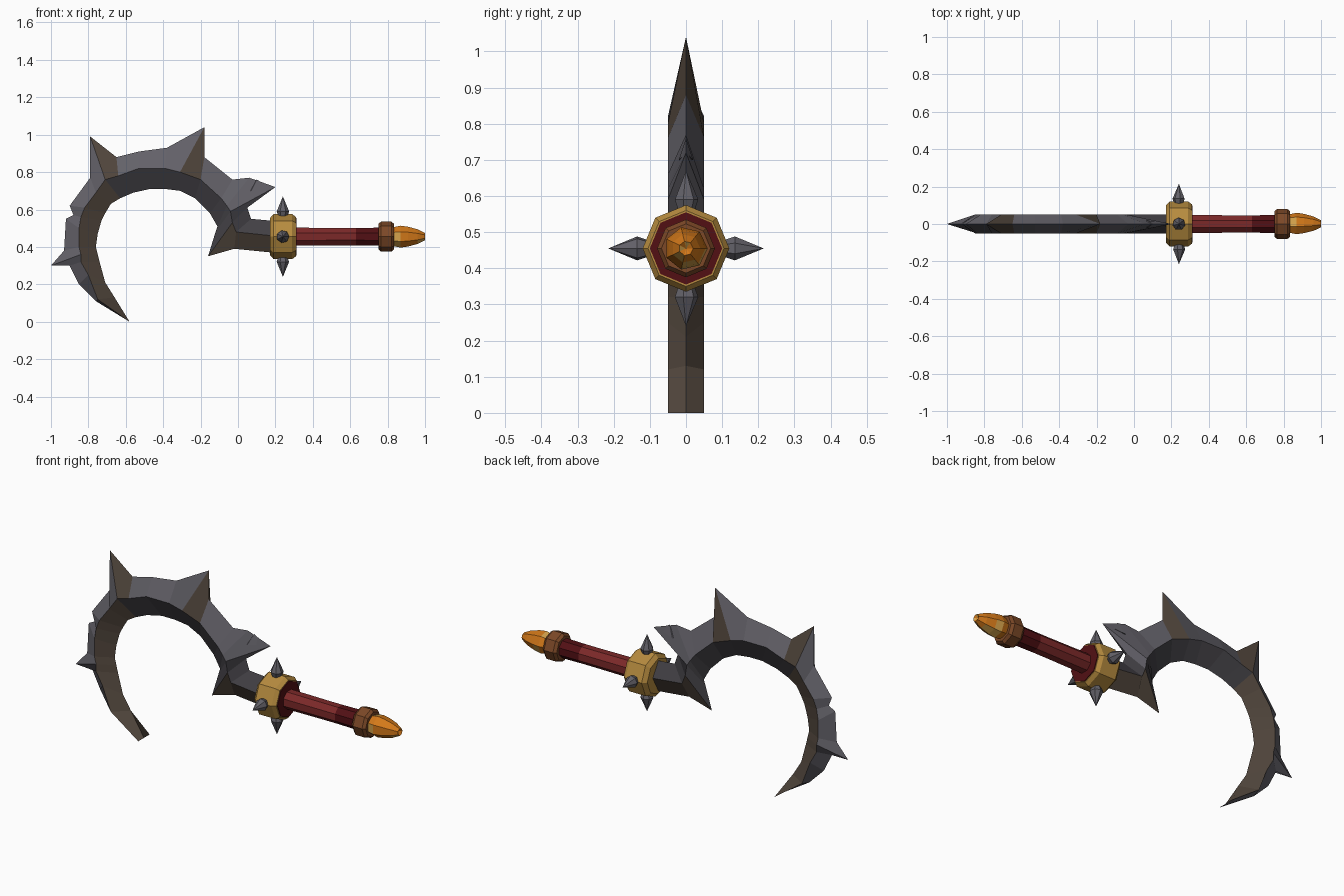
import bpy, bmesh, math, random
from mathutils import Vector, Matrix

cube = bpy.data.objects.get("Cube")
if cube:
    bpy.data.objects.remove(cube, do_unlink=True)

random.seed(4)
AXIS_Z = 0.455       # height of the grip axis
RIDGE = 0.05         # half thickness of the blade


def material(name, color):
    mat = bpy.data.materials.new(name)
    mat.use_nodes = True
    mat.diffuse_color = (*color, 1)
    bsdf = next(n for n in mat.node_tree.nodes if n.type == 'BSDF_PRINCIPLED')
    bsdf.inputs["Base Color"].default_value = (*color, 1)
    bsdf.inputs["Roughness"].default_value = 0.8
    return mat


steel = material("grey steel", (0.125, 0.12, 0.14))
dark_steel = material("dark steel", (0.055, 0.052, 0.06))
rust = material("rusty brown steel", (0.085, 0.063, 0.047))
gold = material("old gold", (0.47, 0.26, 0.05))
red = material("worn red leather", (0.2, 0.022, 0.022))
dark_red = material("dark red leather", (0.085, 0.005, 0.007))
wood = material("brown collar", (0.2, 0.065, 0.02))
orange = material("orange claw", (0.65, 0.19, 0.01))
yellow = material("yellow fleck", (0.65, 0.36, 0.07))


def finish(name, bm, mats):
    bmesh.ops.remove_doubles(bm, verts=bm.verts[:], dist=0.0005)
    bmesh.ops.recalc_face_normals(bm, faces=bm.faces[:])
    mesh = bpy.data.meshes.new(name)
    bm.to_mesh(mesh)
    bm.free()
    for mat in mats:
        mesh.materials.append(mat)
    obj = bpy.data.objects.new(name, mesh)
    bpy.context.collection.objects.link(obj)
    return obj


def lathe(name, profile, mats, sides=8, rule=None, turn=0.0, frame=None):
    """Faceted solid around local x, from (x, radius) pairs."""
    bm = bmesh.new()
    rings = []
    for x, r in profile:
        ring = []
        for i in range(sides):
            a = math.tau * i / sides + turn
            ring.append(bm.verts.new((x, r * math.cos(a), r * math.sin(a))))
        rings.append(ring)
    for a, b in zip(rings, rings[1:]):
        for i in range(sides):
            j = (i + 1) % sides
            bm.faces.new((a[i], a[j], b[j], b[i]))
    bm.faces.new(rings[0])
    bm.faces.new(rings[-1])
    if rule:
        for f in bm.faces:
            f.material_index = rule(f.calc_center_median())
    bm.transform(frame or Matrix.Translation((0, 0, AXIS_Z)))
    return finish(name, bm, mats)


# Blade stations from tip to guard, in hundredths:
# outer edge x z, ridge x z, inner edge x z
STATIONS = [
    (-58, 0, -58, 0, -58, 0),
    (-76, 11, -75, 12, -66, 13),
    (-85, 20, -80, 25, -71, 21),
    (-90, 30, -84, 32, -74, 32),
    (-100, 30, -84, 36, -75, 36),
    (-93, 38, -85, 40, -76, 40),
    (-92, 55, -85, 50, -75, 47),
    (-88, 57, -84, 56, -73, 54),
    (-90, 62, -82, 61, -71, 58),
    (-79, 77, -76, 69, -68, 63),
    (-79, 99, -71, 76, -63, 66),
    (-65, 88, -64, 78, -56, 69),
    (-53, 91, -53, 82, -47, 71),
    (-38, 93, -39, 82, -39, 71),
    (-18, 104, -31, 80, -31, 70),
    (-18, 88, -20, 76, -23, 66),
    (-3, 76, -9, 66, -15, 58),
    (6, 77, -6, 62, -11, 51),
    (20, 72, -4, 59, -12, 48),
    (5, 61, -3, 53, -16, 35),
    (7, 55, -1, 48, -2, 39),
    (18, 54, 18, 46, 18, 37),
]
SPIKE_BACKS = (10, 14)     # strips on the grip side of the two big spikes


def build_blade():
    bm = bmesh.new()
    rows = []
    for ox, oz, rx, rz, ix, iz in STATIONS:
        # front ridge, outer edge, back ridge, inner edge
        loop = [(rx, -RIDGE, rz), (ox, 0, oz), (rx, RIDGE, rz), (ix, 0, iz)]
        rows.append([bm.verts.new((x / 100, y, z / 100)) for x, y, z in loop])
    for s, (a, b) in enumerate(zip(rows, rows[1:])):
        for k in range(4):
            n = (k + 1) % 4
            face = bm.faces.new((a[k], a[n], b[n], b[k]))
            if k < 2:
                face.material_index = 2 if s in SPIKE_BACKS else 0
                if s > 18:
                    face.material_index = 1
            else:
                # inner bevel: rusty on the hook and stem, dark on the arch
                face.material_index = 1 if 9 < s < 19 else 2
    bm.faces.new(rows[-1])
    finish("hooked_blade", bm, [steel, dark_steel, rust])


build_blade()

# Small torn chip beside the barb near the guard
chip = bmesh.new()
pts = [chip.verts.new(p) for p in
       ((0.05, 0, 0.7), (0.1, 0, 0.76), (0.17, 0, 0.72), (0.07, -0.02, 0.7), (0.07, 0.02, 0.7))]
bmesh.ops.convex_hull(chip, input=pts)
finish("barb_chip", chip, [steel])

# Guard: gold octagon with chamfered rims and a red grip-side face
lathe("guard", [(0.17, 0.098), (0.19, 0.12), (0.29, 0.12), (0.31, 0.105)], [gold])
lathe("guard_red_face", [(0.307, 0.1), (0.314, 0.1)], [dark_red])

# Four guard spikes around the grip axis
for name, angle in (("back", 0), ("top", 90), ("front", 180), ("bottom", 270)):
    a = math.radians(angle)
    direction = Vector((0, math.cos(a), math.sin(a)))
    turn = direction.to_track_quat('X', 'Z').to_matrix().to_4x4()
    frame = Matrix.Translation((0.24, 0, AXIS_Z)) @ turn
    lathe("guard_spike_" + name, [(0.1, 0.022), (0.135, 0.034), (0.215, 0.0)],
          [steel], sides=7, frame=frame)

# Grip, with the leather darker towards the collar
lathe("grip", [(0.3, 0.052), (0.55, 0.05), (0.63, 0.05), (0.77, 0.052)], [red, dark_red],
      rule=lambda c: 1 if c.x > 0.63 else 0, turn=math.pi / 8)

# Collar
lathe("collar", [(0.75, 0.068), (0.765, 0.08), (0.82, 0.08), (0.835, 0.068)], [wood])

# Claw-like pommel with a hollow end and scattered flecks
lathe("pommel", [(0.83, 0.052), (0.87, 0.06), (0.91, 0.054), (0.96, 0.04),
                 (1.0, 0.02), (0.985, 0.0)], [orange, yellow], sides=7,
      rule=lambda c: 1 if random.random() < 0.2 else 0)
